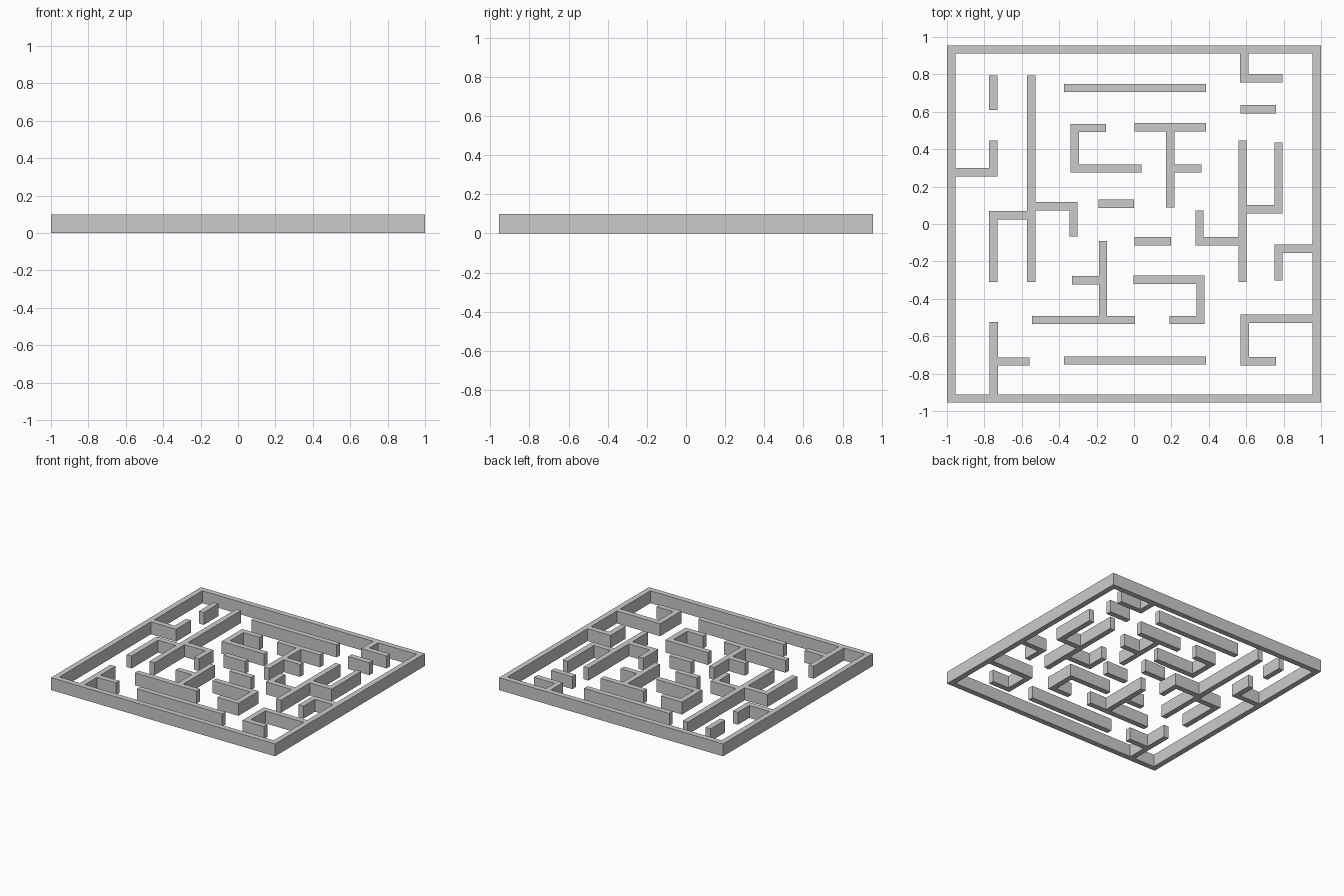
import bpy, bmesh

if "Cube" in bpy.data.objects:
    bpy.data.objects.remove(bpy.data.objects["Cube"])

HALF = 0.0222   # half the wall thickness
HEIGHT = 0.1


def wall(name, *paths):
    """One solid wall from axis-aligned centre-line paths with square ends."""
    rects = []
    for path in paths:
        for (ax, ay), (bx, by) in zip(path, path[1:]):
            rects.append((min(ax, bx) - HALF, max(ax, bx) + HALF,
                          min(ay, by) - HALF, max(ay, by) + HALF))
    xs = sorted({round(v, 4) for r in rects for v in r[:2]})
    ys = sorted({round(v, 4) for r in rects for v in r[2:]})
    bm = bmesh.new()
    # fill every covered cell so that crossing walls merge cleanly
    for x0, x1 in zip(xs, xs[1:]):
        for y0, y1 in zip(ys, ys[1:]):
            cx, cy = (x0 + x1) / 2, (y0 + y1) / 2
            if any(r[0] < cx < r[1] and r[2] < cy < r[3] for r in rects):
                bm.faces.new([bm.verts.new((x, y, 0)) for x, y in
                              ((x0, y0), (x1, y0), (x1, y1), (x0, y1))])
    bmesh.ops.remove_doubles(bm, verts=bm.verts[:], dist=1e-5)
    base = bm.faces[:]
    top = bmesh.ops.extrude_face_region(bm, geom=base, use_keep_orig=True)
    verts = [g for g in top["geom"] if isinstance(g, bmesh.types.BMVert)]
    bmesh.ops.translate(bm, verts=verts, vec=(0, 0, HEIGHT))
    bmesh.ops.recalc_face_normals(bm, faces=bm.faces[:])
    mesh = bpy.data.meshes.new(name)
    bm.to_mesh(mesh)
    bm.free()
    obj = bpy.data.objects.new(name, mesh)
    bpy.context.collection.objects.link(obj)
    return obj


# outer frame with the stubs that grow inwards from it
X, Y = 1 - HALF, 0.955 - HALF
wall("outer_frame",
     [(-X, -Y), (X, -Y), (X, Y), (-X, Y), (-X, -Y)],
     [(0.59, Y), (0.59, 0.78), (0.773, 0.78)],
     [(-X, 0.277), (-0.753, 0.277), (-0.753, 0.423)],
     [(-0.75, -Y), (-0.75, -0.546)],
     [(-0.75, -0.735), (-0.582, -0.735)],
     [(X, -0.133), (0.773, -0.133), (0.773, -0.279)],
     [(X, -0.506), (0.592, -0.506), (0.592, -0.733), (0.738, -0.733)])

# straight free-standing walls
wall("north_bar", [(-0.353, 0.727), (0.363, 0.727)])
wall("south_bar", [(-0.353, -0.73), (0.363, -0.73)])
wall("northwest_post_wall", [(-0.753, 0.772), (-0.753, 0.631)])
wall("northeast_short_wall", [(0.592, 0.613), (0.738, 0.613)])
wall("centre_short_wall_upper", [(-0.168, 0.109), (-0.022, 0.109)])
wall("centre_short_wall_lower", [(0.025, -0.092), (0.175, -0.092)])

# branching walls
wall("west_branching_wall",
     [(-0.55, 0.773), (-0.55, -0.289)],
     [(-0.55, 0.095), (-0.323, 0.095), (-0.323, -0.044)],
     [(-0.55, 0.047), (-0.753, 0.047), (-0.753, -0.289)])
wall("east_branching_wall",
     [(0.58, 0.423), (0.58, -0.289)],
     [(0.58, 0.079), (0.773, 0.079), (0.773, 0.413)],
     [(0.58, -0.092), (0.35, -0.092), (0.35, 0.05)])
wall("upper_hook_wall",
     [(-0.172, 0.513), (-0.316, 0.513), (-0.316, 0.297), (0.018, 0.297)])
wall("upper_tee_wall",
     [(0.025, 0.517), (0.363, 0.517)],
     [(0.194, 0.517), (0.194, 0.111)],
     [(0.194, 0.297), (0.338, 0.297)])
wall("lower_tee_wall",
     [(-0.523, -0.513), (-0.017, -0.513)],
     [(-0.166, -0.513), (-0.166, -0.113)],
     [(-0.166, -0.301), (-0.308, -0.301)])
wall("lower_hook_wall",
     [(0.02, -0.298), (0.356, -0.298), (0.356, -0.513), (0.212, -0.513)])
